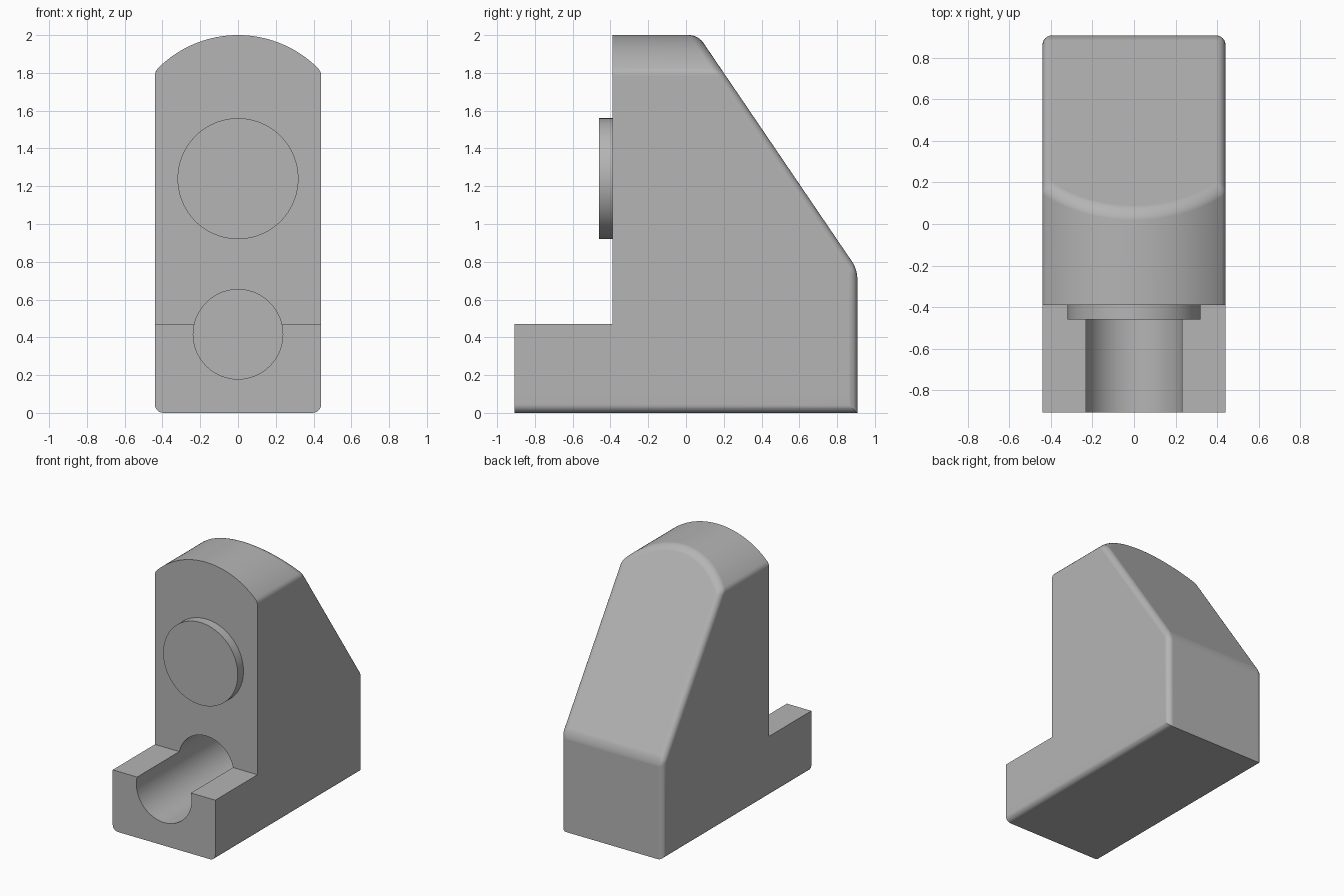
import bpy, bmesh, math
from mathutils import Vector

cube = bpy.data.objects.get("Cube")
if cube:
    bpy.data.objects.remove(cube, do_unlink=True)

HALF_W, HALF_D, WALL_Y, LEDGE_Z, ROUND = 0.44, 0.907, -0.39, 0.47, 0.045

grey = bpy.data.materials.new("plain grey")
grey.use_nodes = True
colour = (0.46, 0.46, 0.46, 1)
grey.diffuse_color = colour
grey.node_tree.nodes["Principled BSDF"].inputs["Base Color"].default_value = colour


def prism(bm, profile, y0, y1):
    """Extrude an (x, z) outline from y0 to y1."""
    face = bm.faces.new([bm.verts.new((x, y0, z)) for x, z in profile])
    out = bmesh.ops.extrude_face_region(bm, geom=[face])
    moved = [v for v in out["geom"] if isinstance(v, bmesh.types.BMVert)]
    bmesh.ops.translate(bm, verts=moved, vec=(0, y1 - y0, 0))
    bmesh.ops.recalc_face_normals(bm, faces=bm.faces)


def finish(bm, name):
    mesh = bpy.data.meshes.new(name)
    bm.to_mesh(mesh)
    bm.free()
    obj = bpy.data.objects.new(name, mesh)
    bpy.context.collection.objects.link(obj)
    mesh.materials.append(grey)
    return obj


def make_prism(name, profile, y0, y1):
    bm = bmesh.new()
    prism(bm, profile, y0, y1)
    return finish(bm, name)


def arc(cx, cz, r, start, end, steps):
    angles = [math.radians(start + (end - start) * i / steps) for i in range(steps + 1)]
    return [(cx + r * math.cos(a), cz + r * math.sin(a)) for a in angles]


def circle(cz, r):
    return arc(0, cz, r, 0, 360, 96)[:-1]


def apply_boolean(obj, cutter, operation):
    mod = obj.modifiers.new("cut", "BOOLEAN")
    mod.operation, mod.solver, mod.object = operation, "EXACT", cutter
    bpy.context.view_layer.objects.active = obj
    bpy.ops.object.modifier_apply(modifier=mod.name)
    bpy.data.objects.remove(cutter, do_unlink=True)


def smooth(obj):
    bpy.ops.object.select_all(action="DESELECT")
    obj.select_set(True)
    bpy.context.view_layer.objects.active = obj
    bpy.ops.object.shade_smooth_by_angle(angle=math.radians(25))
    mod = obj.modifiers.new("clean shading", "WEIGHTED_NORMAL")
    mod.keep_sharp = True


# Body outline: crowned top with softened shoulders, extended below the base
crown_r, corner_r = 0.6, 0.06
crown_z = 2 - crown_r
cx = HALF_W - corner_r
tilt = math.degrees(math.acos(cx / (crown_r - corner_r)))
cz = crown_z + math.sqrt((crown_r - corner_r) ** 2 - cx ** 2)
outline = [(-HALF_W, -0.3), (HALF_W, -0.3)]
outline += arc(cx, cz, corner_r, 0, tilt, 5)
outline += arc(0, crown_z, crown_r, tilt, 180 - tilt, 40)[1:-1]
outline += arc(-cx, cz, corner_r, 180 - tilt, 180, 5)

# Sloped back, with its rim and the rear corners rounded
bm = bmesh.new()
prism(bm, outline, -HALF_D, HALF_D)
slope_normal = Vector((0, 1.03, 0.7)).normalized()
cut = bmesh.ops.bisect_plane(bm, geom=bm.verts[:] + bm.edges[:] + bm.faces[:], dist=1e-6,
                             plane_co=(0, 0.2, 1.8), plane_no=slope_normal, clear_outer=True)
bmesh.ops.contextual_create(bm, geom=[e for e in cut["geom_cut"] if isinstance(e, bmesh.types.BMEdge)])
bmesh.ops.recalc_face_normals(bm, faces=bm.faces)
bm.normal_update()
rear = [f for f in bm.faces
        if f.normal.dot(slope_normal) > 0.999 or f.normal.y > 0.999]
rim = {e for f in rear for e in f.edges if max(v.co.z for v in e.verts) > 0}
bmesh.ops.bevel(bm, geom=list(rim), offset=ROUND, offset_type="OFFSET",
                segments=6, profile=0.5, affect="EDGES", clamp_overlap=False)
body = finish(bm, "bracket_body")

# Rounded lower edges and flat base
shell = arc(-HALF_W + ROUND, ROUND, ROUND, 180, 270, 6)
shell += arc(HALF_W - ROUND, ROUND, ROUND, 270, 360, 6)
shell += [(HALF_W, 0.1), (1, 0.1), (1, 3), (-1, 3), (-1, 0.1), (-HALF_W, 0.1)]
apply_boolean(body, make_prism("base_trim", shell, -2, 2), "INTERSECT")

# Step in front of the wall
step = [(-1, LEDGE_Z), (1, LEDGE_Z), (1, 3), (-1, 3)]
apply_boolean(body, make_prism("step_cutter", step, -2, WALL_Y), "DIFFERENCE")

# Blind bore, open on top along the ledge
apply_boolean(body, make_prism("bore_cutter", circle(0.416, 0.237), -2, 0.4), "DIFFERENCE")
smooth(body)

# Raised round boss on the wall
boss = make_prism("round_boss", circle(1.24, 0.32), -0.46, WALL_Y + 0.01)
smooth(boss)
